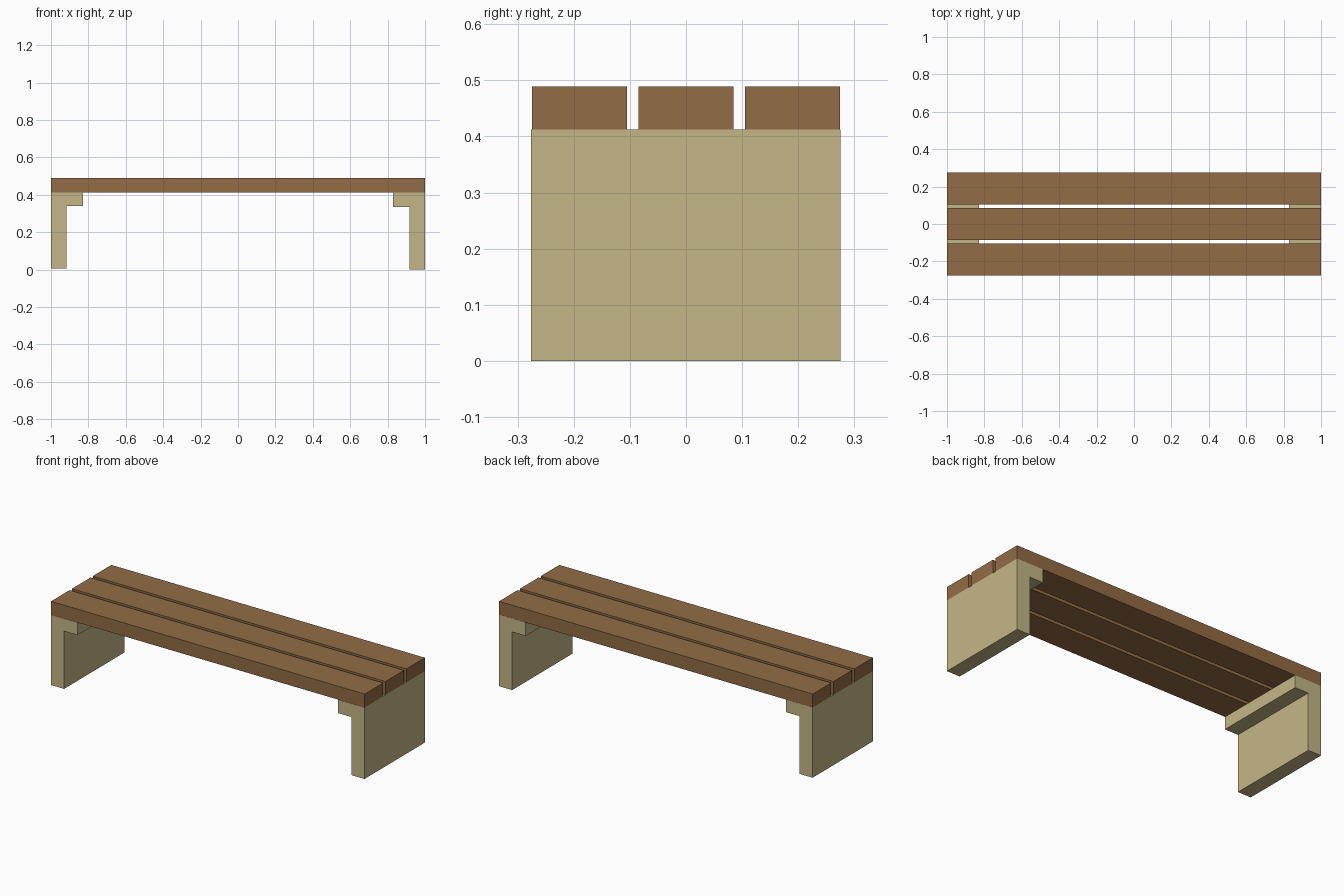
import bpy
import bmesh

if "Cube" in bpy.data.objects:
    bpy.data.objects.remove(bpy.data.objects["Cube"])


def material(name, rgb):
    m = bpy.data.materials.new(name)
    m.diffuse_color = (*rgb, 1)
    m.use_nodes = True
    m.node_tree.nodes["Principled BSDF"].inputs["Base Color"].default_value = m.diffuse_color
    return m


def extrude_profile(name, profile, y0, y1, mat):
    """Extrude an x/z outline along y."""
    bm = bmesh.new()
    face = bm.faces.new([bm.verts.new((x, y0, z)) for x, z in profile])
    ext = bmesh.ops.extrude_face_region(bm, geom=[face])
    moved = [v for v in ext["geom"] if isinstance(v, bmesh.types.BMVert)]
    bmesh.ops.translate(bm, verts=moved, vec=(0, y1 - y0, 0))
    bmesh.ops.recalc_face_normals(bm, faces=bm.faces)
    me = bpy.data.meshes.new(name)
    bm.to_mesh(me)
    bm.free()
    me.materials.append(mat)
    ob = bpy.data.objects.new(name, me)
    bpy.context.collection.objects.link(ob)
    return ob


wood = material("wood", (0.29, 0.15, 0.06))
stone = material("stone", (0.55, 0.47, 0.24))

SEAT_Z, TOP_Z = 0.412, 0.489

# Three seat slats
for name, y in (("front_slat", -0.19), ("middle_slat", 0), ("back_slat", 0.19)):
    outline = [(-1, SEAT_Z), (1, SEAT_Z), (1, TOP_Z), (-1, TOP_Z)]
    extrude_profile(name, outline, y - 0.0845, y + 0.0845, wood)

# Slab legs with an inner support ledge; the left one sits slightly higher
for name, side, foot, ledge in (("left_leg", -1, 0.007, 0.34),
                                ("right_leg", 1, 0.0, 0.335)):
    outline = [(1, foot), (1, SEAT_Z), (0.83, SEAT_Z), (0.83, ledge),
               (0.916, ledge), (0.916, foot)]
    extrude_profile(name, [(side * x, z) for x, z in outline],
                    -0.276, 0.275, stone)
